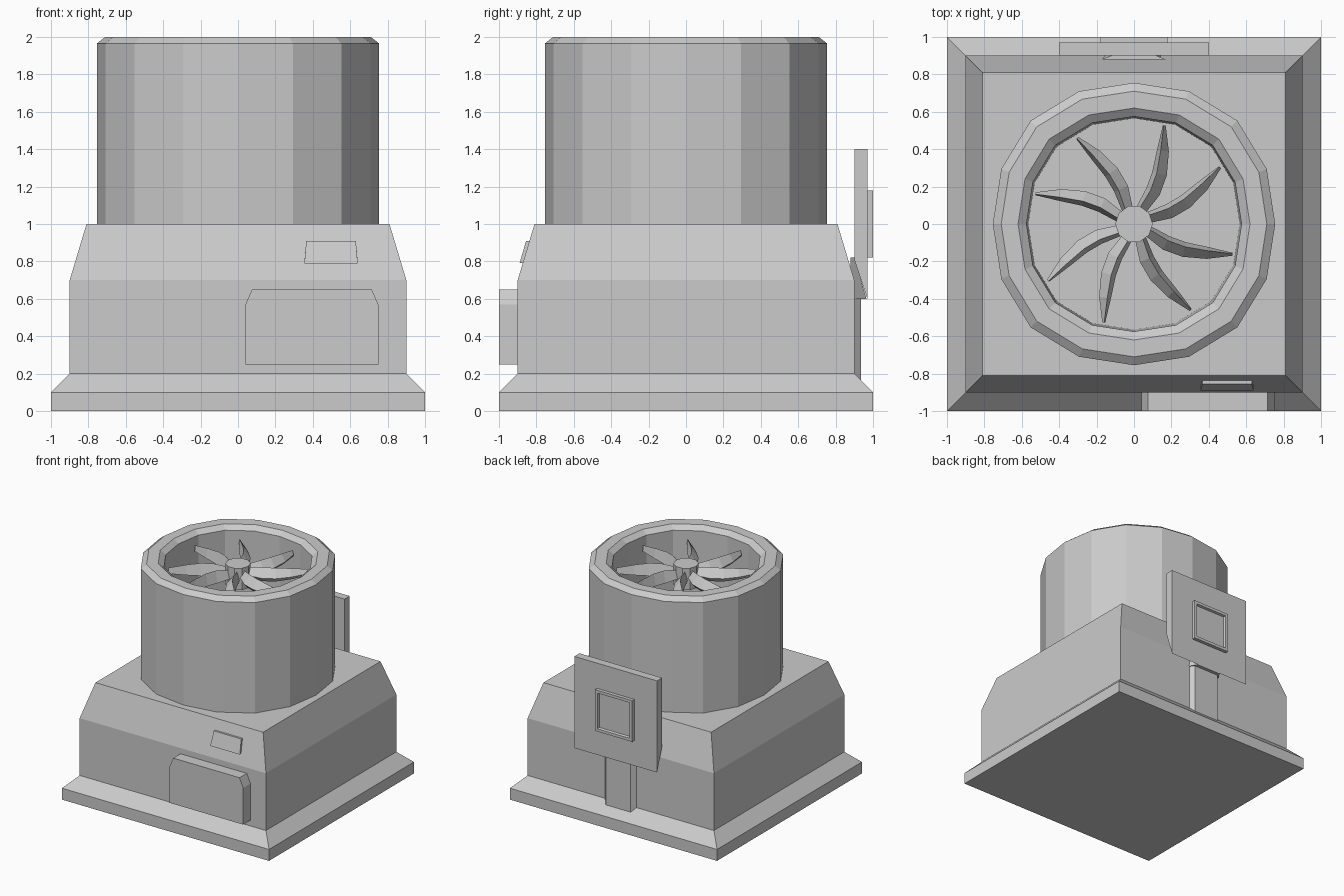
import bpy, bmesh
from math import sin, cos, pi, radians
from mathutils import Vector

cube = bpy.data.objects.get("Cube")
if cube:
    bpy.data.objects.remove(cube, do_unlink=True)

GREY = (0.6, 0.6, 0.6, 1)
grey = bpy.data.materials.new("plain_grey")
grey.use_nodes = True
grey.diffuse_color = GREY
grey.node_tree.nodes["Principled BSDF"].inputs["Base Color"].default_value = GREY


def finish(name, bm):
    bmesh.ops.recalc_face_normals(bm, faces=bm.faces)
    mesh = bpy.data.meshes.new(name)
    bm.to_mesh(mesh)
    bm.free()
    mesh.materials.append(grey)
    obj = bpy.data.objects.new(name, mesh)
    bpy.context.collection.objects.link(obj)
    return obj


def loft(name, rings, closed=False):
    """Skin a list of equal-length rings; cap the ends unless closed."""
    bm = bmesh.new()
    rows = [[bm.verts.new(p) for p in ring] for ring in rings]
    n = len(rows[0])
    pairs = list(zip(rows, rows[1:]))
    if closed:
        pairs.append((rows[-1], rows[0]))
    else:
        bm.faces.new(rows[0])
        bm.faces.new(rows[-1])
    for a, b in pairs:
        for i in range(n):
            j = (i + 1) % n
            bm.faces.new((a[i], a[j], b[j], b[i]))
    return finish(name, bm)


def square(half, z):
    return [(-half, -half, z), (half, -half, z), (half, half, z), (-half, half, z)]


def round_ring(r, z, sides=16):
    """Ring that bulges slightly on its diagonals."""
    ring = []
    for i in range(sides):
        a = 2 * pi * i / sides
        k = r * (1 + 0.035 * sin(2 * a) ** 2)
        ring.append((k * cos(a), k * sin(a), z))
    return ring


def prism_x(name, profile, x0, x1):
    """Extrude a (y, z) profile along x."""
    return loft(name, [[(x, y, z) for y, z in profile] for x in (x0, x1)])


# Stepped square housing
loft("plinth", [square(1, 0), square(1, 0.1), square(0.9, 0.2)])
loft("housing", [square(0.9, 0.2), square(0.9, 0.7), square(0.81, 1)])

# Open duct with bevelled rim
duct = [(0.755, 1), (0.755, 1.965), (0.71, 2), (0.62, 2), (0.575, 1.965), (0.565, 1)]
loft("duct", [round_ring(r, z) for r, z in duct], closed=True)

# Fan hub and swept blades
hub = [[(0.1 * cos(i * pi / 5), 0.1 * sin(i * pi / 5), z) for i in range(10)]
       for z in (1.76, 1.95)]
loft("fan_hub", hub)

# Radius, sweep angle and section scale along a blade
BLADE = [(0.07, -5, 0.7), (0.2, -12, 1), (0.3, -9, 1), (0.42, -4, 0.8), (0.55, 0, 0.2)]
# Sideways offset and height of the blade section
SECTION = [(0.01, 0.05), (0.035, -0.05), (-0.01, -0.06), (-0.045, -0.02)]


def fan_blade(name, tip_angle):
    centres = [Vector((r * cos(radians(tip_angle + a)), r * sin(radians(tip_angle + a)), 1.88))
               for r, a, s in BLADE]
    rings = []
    for i, c in enumerate(centres):
        along = centres[min(i + 1, len(centres) - 1)] - centres[max(i - 1, 0)]
        side = Vector((-along.y, along.x, 0)).normalized()
        scale = BLADE[i][2]
        rings.append([c + side * (u * scale) + Vector((0, 0, v * max(scale, 0.5)))
                      for u, v in SECTION])
    loft(name, rings)


for quarter in range(4):
    fan_blade(f"fan_blade_{2 * quarter + 1}", 33.5 + 90 * quarter)
    fan_blade(f"fan_blade_{2 * quarter + 2}", 73 + 90 * quarter)

# Front control box with clipped upper corners
box = [(0.04, 0.25), (0.75, 0.25), (0.75, 0.57), (0.715, 0.65), (0.075, 0.65), (0.04, 0.57)]
loft("front_box", [[(x, y, z) for x, z in box] for y in (-1, -0.88)])

# Small plate on the sloping front
loft("front_plate", [
    [(0.355, -0.89, 0.79), (0.64, -0.89, 0.79), (0.63, -0.855, 0.91), (0.365, -0.855, 0.91)],
    [(0.355, -0.86, 0.795), (0.64, -0.86, 0.795), (0.63, -0.83, 0.91), (0.365, -0.83, 0.91)]])

# Rear panel with undercut lower edge, and its post and brace
prism_x("rear_panel", [(0.9, 0.81), (0.9, 1.4), (0.97, 1.4), (0.97, 0.6)], -0.4, 0.4)


def tapered_post(name, z0, z1, depth0, depth1):
    loft(name, [[(-0.17, 0.88, z), (0.17, 0.88, z), (0.12, y, z), (-0.12, y, z)]
                for z, y in ((z0, depth0), (z1, depth1))])


tapered_post("rear_post", 0.16, 0.62, 0.935, 0.935)
tapered_post("rear_brace", 0.6, 0.82, 0.965, 0.9)

# Recessed frame on the rear panel
bm = bmesh.new()
bmesh.ops.create_cube(bm, size=1)
for v in bm.verts:
    v.co = Vector((v.co.x * 0.36, 0.98 + v.co.y * 0.04, 1 + v.co.z * 0.36))
outer = max(bm.faces, key=lambda f: f.calc_center_median().y)
bmesh.ops.inset_region(bm, faces=[outer], thickness=0.035)
bmesh.ops.inset_region(bm, faces=[outer], thickness=0.008, depth=-0.02)
finish("rear_frame", bm)
